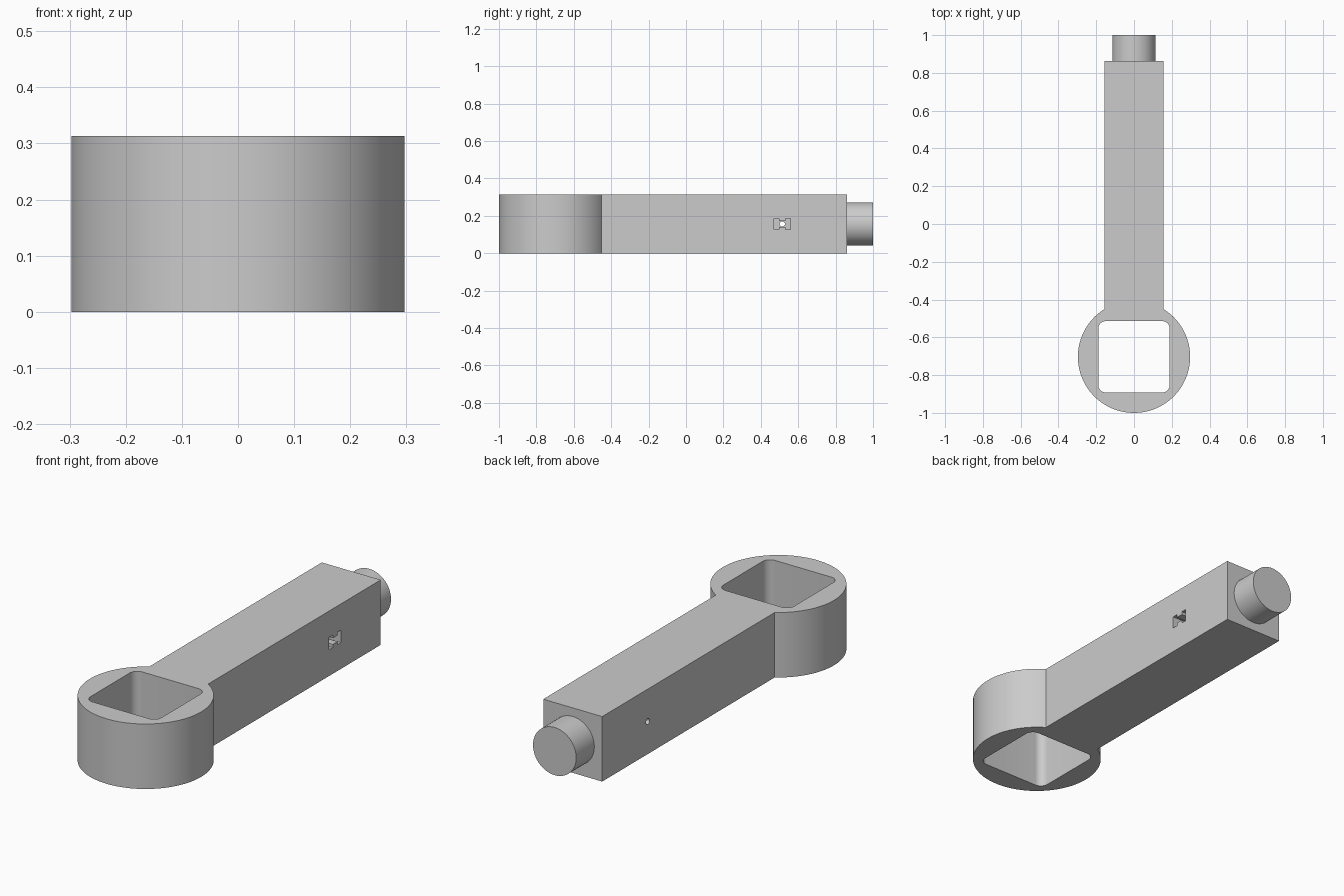
import bpy
import math
from mathutils import Matrix

cube = bpy.data.objects.get("Cube")
if cube:
    bpy.data.objects.remove(cube, do_unlink=True)

HEIGHT = 0.313
MID = HEIGHT / 2
HALF = 0.157            # half width of the bar
RING_Y, RING_R = -0.703, 0.297
BAR_END = 0.862
PIN_Y = 0.515

grey = bpy.data.materials.new("light grey")
grey.use_nodes = True
grey.diffuse_color = (0.6, 0.6, 0.6, 1)
grey.node_tree.nodes["Principled BSDF"].inputs["Base Color"].default_value = (0.6, 0.6, 0.6, 1)


def prism(name, outline, low, high, turn=None):
    """Extrude a counter-clockwise outline along local z, then turn it."""
    n = len(outline)
    verts = [(x, y, z) for z in (low, high) for x, y in outline]
    faces = [tuple(reversed(range(n))), tuple(range(n, 2 * n))]
    faces += [(i, (i + 1) % n, n + (i + 1) % n, n + i) for i in range(n)]
    mesh = bpy.data.meshes.new(name)
    mesh.from_pydata(verts, [], faces)
    if turn:
        mesh.transform(turn)
    mesh.materials.append(grey)
    obj = bpy.data.objects.new(name, mesh)
    bpy.context.collection.objects.link(obj)
    return obj


def arc(cx, cy, r, start, end, steps):
    angles = [start + (end - start) * i / steps for i in range(steps + 1)]
    return [(cx + r * math.cos(a), cy + r * math.sin(a)) for a in angles]


def circle(r, steps):
    return arc(0, 0, r, 0, math.tau, steps)[:-1]


def activate(obj):
    bpy.ops.object.select_all(action='DESELECT')
    obj.select_set(True)
    bpy.context.view_layer.objects.active = obj


def cut(obj, cutter):
    activate(obj)
    mod = obj.modifiers.new("cut", 'BOOLEAN')
    mod.operation = 'DIFFERENCE'
    mod.solver = 'EXACT'
    mod.object = cutter
    bpy.ops.object.modifier_apply(modifier=mod.name)
    bpy.data.objects.remove(cutter, do_unlink=True)


# Ring and square bar as one outline
gap = math.asin(HALF / RING_R)
outline = arc(0, RING_Y, RING_R, math.pi / 2 + gap, math.pi * 2.5 - gap, 96)
outline += [(HALF, BAR_END), (-HALF, BAR_END)]
body = prism("wrench_body", outline, 0, HEIGHT)

# Rounded square opening through the ring
half_hole, corner = 0.189, 0.04
inner = half_hole - corner
opening = []
for i, (sx, sy) in enumerate([(1, 1), (-1, 1), (-1, -1), (1, -1)]):
    start = i * math.pi / 2
    opening += arc(sx * inner, RING_Y + sy * inner, corner, start, start + math.pi / 2, 10)
cut(body, prism("opening_cutter", opening, -0.1, HEIGHT + 0.1))

# Pin hole across the bar, and the notched recess on its left side
across = Matrix(((0, 0, 1, 0), (1, 0, 0, PIN_Y), (0, 1, 0, MID), (0, 0, 0, 1)))
cut(body, prism("pin_cutter", circle(0.014, 20), -0.3, 0.3, across))
w, h, neck_w, neck_h = 0.045, 0.03, 0.018, 0.015
right_half = [(neck_w, -neck_h), (neck_w, -h), (w, -h), (w, h), (neck_w, h), (neck_w, neck_h)]
recess = right_half + [(-u, -v) for u, v in right_half]
cut(body, prism("recess_cutter", recess, HALF - 0.1, HALF + 0.1, across))

# Round peg on the back end
along = Matrix(((1, 0, 0, 0), (0, 0, 1, 0), (0, -1, 0, MID), (0, 0, 0, 1)))
peg = prism("end_peg", circle(0.115, 64), BAR_END - 0.01, 1.0, along)

for part in (body, peg):
    activate(part)
    bpy.ops.object.shade_smooth_by_angle(angle=math.radians(30))
